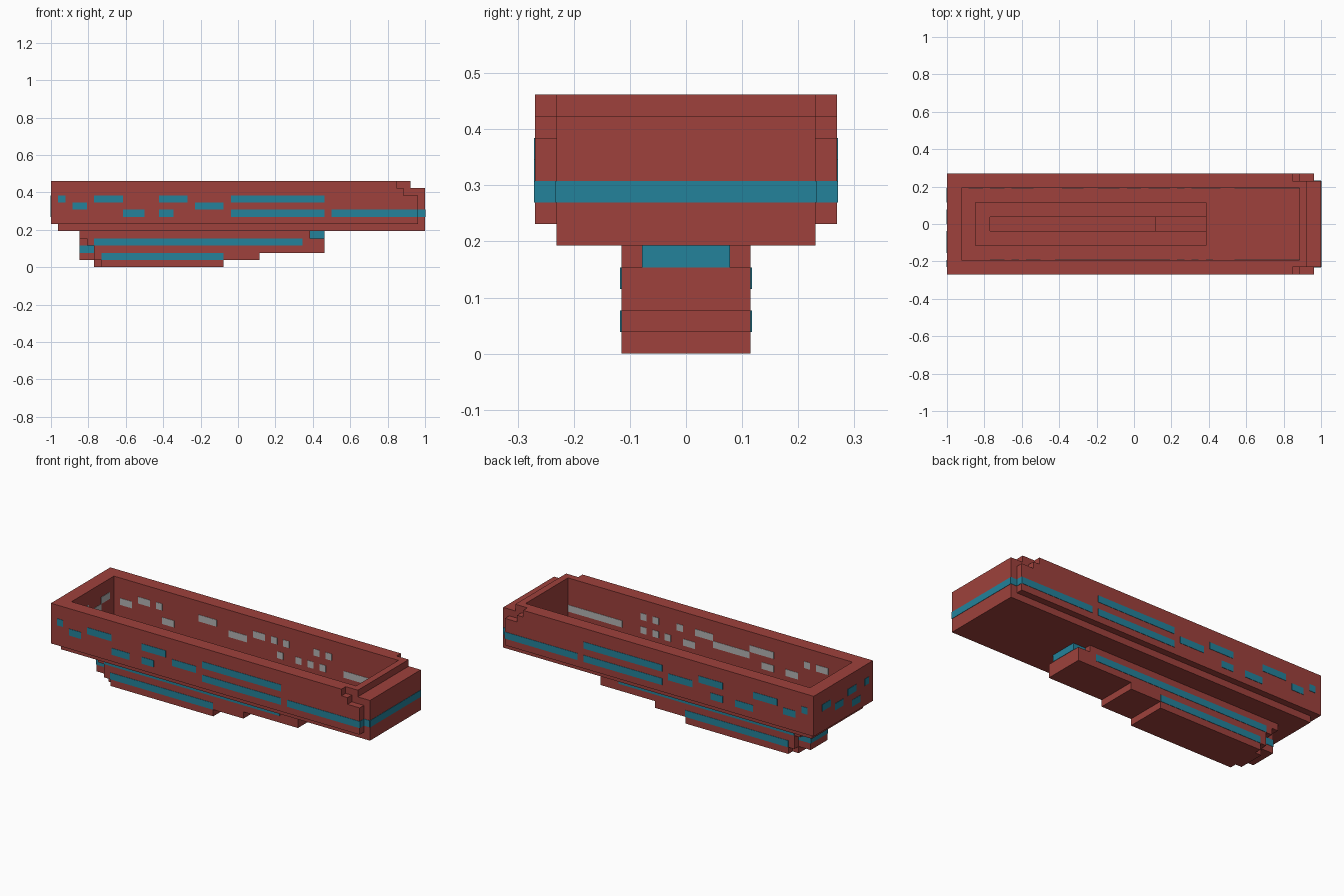
import bpy, bmesh

cube = bpy.data.objects.get("Cube")
if cube:
    bpy.data.objects.remove(cube, do_unlink=True)

U = 1 / 26      # one block: the hull is 52 long, 14 wide and 12 high
T = 0.05        # half thickness of painted plates, in blocks


def material(name, rgb):
    m = bpy.data.materials.new(name)
    m.use_nodes = True
    col = (*rgb, 1)
    m.diffuse_color = col
    m.node_tree.nodes["Principled BSDF"].inputs["Base Color"].default_value = col
    return m


RED = material("hull red", (0.342, 0.053, 0.045))
TEAL = material("window teal", (0.017, 0.223, 0.328))
GREY = material("inner window grey", (0.45, 0.45, 0.45))


def finish(name, bm, mat):
    for v in bm.verts:
        v.co = ((v.co.x - 26) * U, v.co.y * U, v.co.z * U)
    bmesh.ops.recalc_face_normals(bm, faces=bm.faces)
    me = bpy.data.meshes.new(name)
    bm.to_mesh(me)
    bm.free()
    me.materials.append(mat)
    ob = bpy.data.objects.new(name, me)
    bpy.context.collection.objects.link(ob)
    return ob


def add_prism(bm, pts, y0, y1):
    """Extrude an x-z outline from y0 to y1."""
    face = bm.faces.new([bm.verts.new((x, y0, z)) for x, z in pts])
    new = bmesh.ops.extrude_face_region(bm, geom=[face])["geom"]
    for v in new:
        if isinstance(v, bmesh.types.BMVert):
            v.co.y = y1


def prisms(name, pts, spans, mat=RED):
    bm = bmesh.new()
    for y0, y1 in spans:
        add_prism(bm, pts, y0, y1)
    return finish(name, bm, mat)


def boxes(name, items, mat=RED):
    """Boxes given as (x0, x1, y0, y1, z0, z1) in blocks."""
    bm = bmesh.new()
    for x0, x1, y0, y1, z0, z1 in items:
        add_prism(bm, [(x0, z0), (x1, z0), (x1, z1), (x0, z1)], y0, y1)
    return finish(name, bm, mat)


def both(a, b):
    return [(a, b), (-b, -a)]


def side_plates(name, rows, y, mat, sides=(1, -1)):
    """Thin plates on the planes at +y and -y; rows are (x0, x1, level)."""
    boxes(name, [(a, b, s * y - T, s * y + T, k, k + 1)
                 for a, b, k in rows for s in sides], mat)


def end_plates(name, rows, x, mat):
    """Thin plates on the plane at x; rows are (y0, y1, level)."""
    boxes(name, [(x - T, x + T, a, b, k, k + 1) for a, b, k in rows], mat)


# Upper hull walls, with stepped corners at the +x end
prisms("inner_side_walls", [(0, 6), (52, 6), (52, 11), (50, 11), (50, 12), (0, 12)],
       both(5, 6))
prisms("outer_side_walls", [(0, 6), (51, 6), (51, 10), (49, 10), (49, 11),
                            (48, 11), (48, 12), (0, 12)], both(6, 7))
boxes("stern_wall", [(0, 2, -5, 5, 6, 12)])
prisms("bow_wall", [(49, 6), (52, 6), (52, 11), (50, 11), (50, 12), (49, 12)], [(-5, 5)])

# Hull floor with a long opening
boxes("hull_floor", [(1, 4, -6, 6, 5, 6), (36, 52, -6, 6, 5, 6),
                     (4, 36, 3, 6, 5, 6), (4, 36, -6, -3, 5, 6)])

# Stepped keel: outer skin, core and slotted middle
prisms("keel_skin", [(7, 0), (24, 0), (24, 1), (29, 1), (29, 2), (38, 2), (38, 4), (36, 4),
                     (36, 5), (4, 5), (4, 4), (5, 4), (5, 3), (6, 3), (6, 1), (7, 1)],
       both(2, 3))
prisms("keel_core", [(6, 0), (24, 0), (24, 1), (29, 1), (29, 2), (38, 2), (38, 5),
                     (4, 5), (4, 1), (6, 1)], both(1, 2))
boxes("keel_middle", [(6, 24, -1, 1, 0, 1), (4, 29, -1, 1, 1, 2), (4, 6, -1, 1, 2, 5),
                      (29, 38, -1, 1, 2, 3), (36, 38, -1, 1, 3, 5)])

# Keel lights
side_plates("keel_light_bands", [(6, 35, 3), (7, 24, 1)], 3, TEAL)
boxes("keel_end_lights", [(36, 38 + T, -2 - T, 2 + T, 4, 5),
                          (4 - T, 6, -2 - T, 2 + T, 2, 3)], TEAL)

# Windows along both sides of the hull
side_plates("side_windows", [
    (1, 2, 9), (3, 5, 8), (6, 10, 9), (10, 13, 7), (15, 19, 9), (15, 17, 7),
    (20, 24, 8), (25, 38, 9), (25, 38, 7), (39, 51, 7)], 7, TEAL)

# Band wrapping round the bow
side_plates("bow_corner_bands", [(51, 52, 7)], 6, TEAL)
end_plates("bow_band", [(-6, 6, 7)], 52, TEAL)
end_plates("bow_step_bands", [(6, 7, 7), (-7, -6, 7)], 51, TEAL)

# Stern windows, outside and inside
end_plates("stern_windows", [(3, 5, 9), (-3, -1, 9), (-6, -5, 9),
                             (0, 2, 8), (-4, -2, 7)], 0, TEAL)
end_plates("stern_inner_windows", [(2, 4, 9), (-2, -1, 9), (0, 2, 8)], 2, GREY)

# Windows on the inner faces of the side walls
shared = [(6, 8, 9), (9, 10, 9), (30, 31, 9), (32, 33, 7),
          (34, 35, 7), (36, 37, 7), (40, 49, 7)]
side_plates("inner_windows", shared, 5, GREY)
side_plates("back_inner_windows", [
    (3, 5, 8), (10, 12, 7), (16, 19, 9), (21, 24, 8), (25, 27, 9), (28, 29, 9),
    (29, 30, 7), (35, 36, 9), (37, 38, 9)], 5, GREY, (1,))
side_plates("front_inner_windows", [
    (11, 13, 7), (15, 19, 9), (15, 17, 7), (19, 22, 8), (22, 25, 8), (25, 28, 9),
    (28, 30, 7), (34, 35, 9), (36, 37, 9)], 5, GREY, (-1,))
